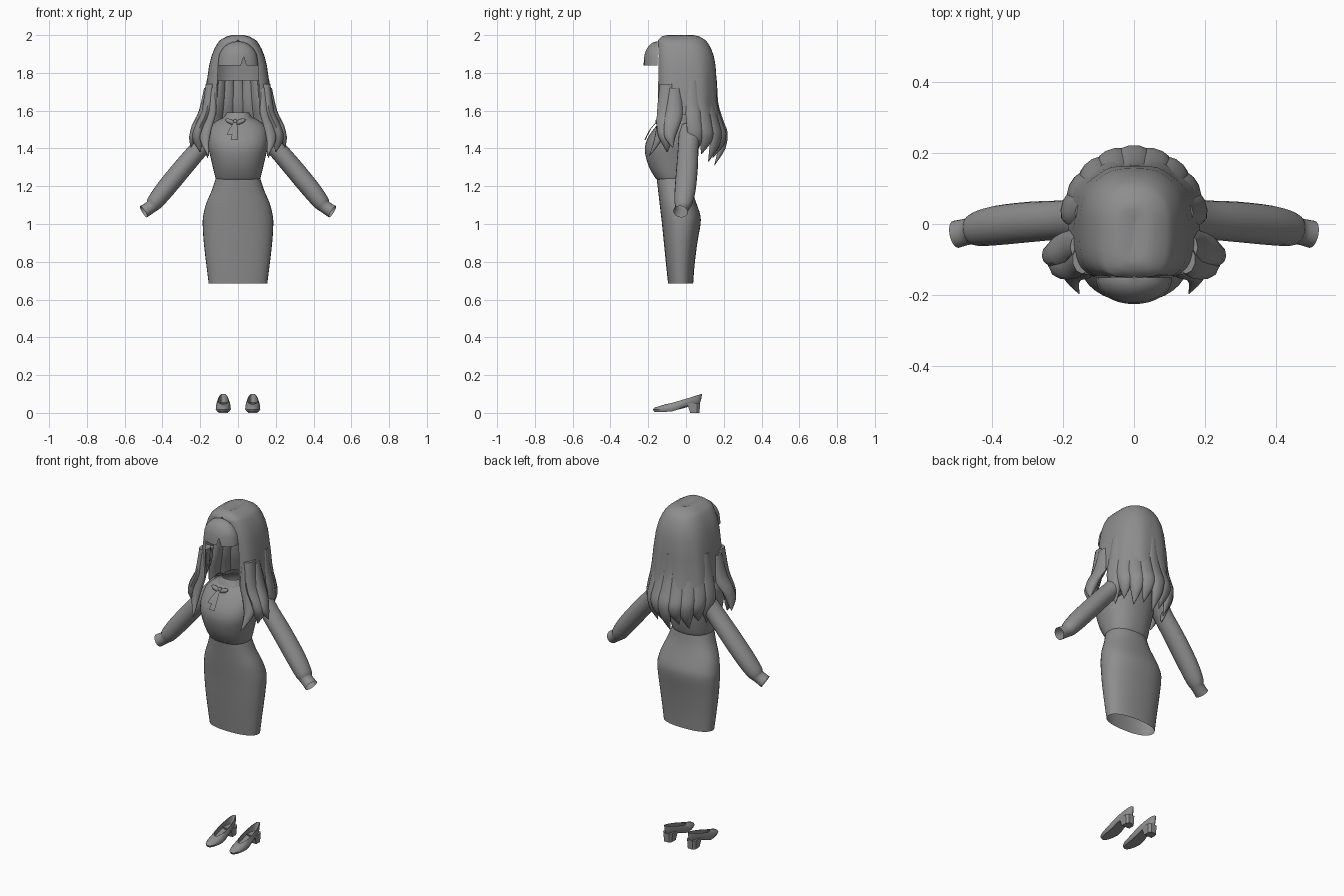
import bpy, bmesh, math
from mathutils import Vector

if "Cube" in bpy.data.objects:
    bpy.data.objects.remove(bpy.data.objects["Cube"])

grey = bpy.data.materials.new("neutral grey")
grey.diffuse_color = (0.27, 0.27, 0.27, 1)
grey.use_nodes = True
grey.node_tree.nodes["Principled BSDF"].inputs["Base Color"].default_value = grey.diffuse_color


def finish(ob, mirror=False, angle=45):
    ob.data.materials.append(grey)
    if mirror:
        ob.modifiers.new("mirror", 'MIRROR')
    bpy.ops.object.select_all(action='DESELECT')
    ob.select_set(True)
    bpy.context.view_layer.objects.active = ob
    bpy.ops.object.shade_smooth_by_angle(angle=math.radians(angle))
    return ob


def loft(name, rings, closed=True, cap0=False, cap1=False, mirror=False, angle=45):
    """Skin a list of equal-length point rings."""
    bm = bmesh.new()
    rows = [[bm.verts.new(p) for p in r] for r in rings]
    n = len(rows[0])
    for a, b in zip(rows, rows[1:]):
        for i in range(n if closed else n - 1):
            j = (i + 1) % n
            bm.faces.new((a[i], a[j], b[j], b[i]))
    if cap0:
        bm.faces.new(rows[0])
    if cap1:
        bm.faces.new(rows[-1])
    bmesh.ops.recalc_face_normals(bm, faces=bm.faces)
    me = bpy.data.meshes.new(name)
    bm.to_mesh(me)
    bm.free()
    ob = bpy.data.objects.new(name, me)
    bpy.context.collection.objects.link(ob)
    return finish(ob, mirror, angle)


def smooth(keys, steps=3):
    """Catmull-Rom resampling of key tuples."""
    k = [Vector(p) for p in keys]
    out = []
    for i in range(len(k) - 1):
        a, b, c, d = k[max(i - 1, 0)], k[i], k[i + 1], k[min(i + 2, len(k) - 1)]
        for s in range(steps):
            t = s / steps
            out.append(0.5 * (2 * b + (c - a) * t + (2 * a - 5 * b + 4 * c - d) * t * t
                              + (3 * b - a - 3 * c + d) * t ** 3))
    return out + [k[-1]]


def power(v, e):
    return math.copysign(abs(v) ** e, v)


def body_ring(z, w, yf, yb, n=2.3, count=36):
    """Horizontal superellipse ring between front and back depths."""
    c, d = (yf + yb) / 2, (yb - yf) / 2
    pts = []
    for i in range(count):
        a = 2 * math.pi * i / count
        pts.append((w * power(math.cos(a), 2 / n), c + d * power(math.sin(a), 2 / n), z))
    return pts


def lock(name, keys, out, thick, mirror=False):
    """Tapered hair or ribbon strand; keys are (x, y, z, half width)."""
    o = Vector((out[0], out[1], 0)).normalized()
    t = Vector((-o.y, o.x, 0))
    rings = []
    for k in smooth(keys):
        c, w = Vector(k[:3]), max(k[3], 0.002)
        h = thick * min(1, w / 0.03)
        rings.append([c + t * w * math.cos(a) + o * h * math.sin(a)
                      for a in [2 * math.pi * i / 10 for i in range(10)]])
    return loft(name, rings, cap0=True, cap1=True, mirror=mirror, angle=60)


# Pencil skirt, open at hem and waist
skirt = [(.685, .155, -.095, .038), (.78, .167, -.105, .045), (.90, .181, -.117, .060),
         (1.0, .187, -.127, .077), (1.05, .183, -.133, .075), (1.11, .168, -.140, .055),
         (1.18, .138, -.148, .032), (1.245, .117, -.156, .02)]
loft("skirt", [body_ring(*k) for k in smooth(skirt)])

# Blouse body
blouse = [(1.235, .115, -.155, .02), (1.25, .121, -.167, .027), (1.30, .133, -.195, .04),
          (1.36, .147, -.214, .05), (1.41, .158, -.217, .058), (1.46, .160, -.200, .062),
          (1.51, .150, -.165, .06), (1.545, .115, -.135, .05), (1.565, .075, -.105, .038)]
loft("blouse", [body_ring(*k) for k in smooth(blouse)])
# Stand collar
loft("collar", [body_ring(1.555, .085, -.125, .045), body_ring(1.575, .068, -.115, .035),
                body_ring(1.59, .06, -.105, .03)])

# Sleeves with cuffs
path = smooth([(.11, .02, 1.495, .058), (.155, .018, 1.455, .055), (.20, .012, 1.405, .052),
               (.29, .006, 1.30, .054), (.385, -.004, 1.185, .053), (.44, -.014, 1.115, .046),
               (.462, -.020, 1.09, .036), (.50, -.029, 1.065, .037)])
rings = []
for i, p in enumerate(path):
    d = Vector(path[min(i + 1, len(path) - 1)][:3]) - Vector(path[max(i - 1, 0)][:3])
    u = Vector((0, 1, 0)) - d * (d.y / d.length_squared)
    u.normalize()
    v = d.normalized().cross(u)
    rings.append([Vector(p[:3]) + p[3] * (1.05 * u * math.cos(a) + .95 * v * math.sin(a))
                  for a in [2 * math.pi * j / 20 for j in range(20)]])
loft("sleeve", rings, mirror=True)

# Hair cap: open at the face; keys are z, half width, back, front, half opening
cap = [(1.990, .005, .01, -.06, 0), (2.0, .03, .04, -.10, 0), (1.993, .06, .07, -.128, 0),
       (1.975, .092, .10, -.147, 0), (1.965, .102, .11, -.15, .01), (1.955, .109, .118, -.15, .05),
       (1.93, .124, .132, -.152, .075), (1.89, .14, .147, -.153, .095),
       (1.84, .153, .157, -.155, .105), (1.74, .167, .165, -.155, .11),
       (1.65, .177, .167, -.155, .11), (1.58, .185, .18, -.152, .115)]
rings = []
for z, w, yb, yf, g in cap:
    t0 = math.asin((g / w) ** 2)
    ring = []
    for i in range(49):
        t = t0 + (2 * math.pi - 2 * t0) * i / 48
        s, c = math.sin(t), math.cos(t)
        n = 4 if c > 0 else 2.3
        wave = 1 + .02 * math.cos(9 * t) * max(0, (1.9 - z) / .3) * (c < 0)
        ring.append((wave * w * power(s, 2 / n),
                     wave * abs(c) ** (2 / n) * (yf if c > 0 else yb), z))
    rings.append(ring)
loft("hair_cap", rings, closed=False, cap0=True, angle=60)

# Long wavy locks down the back
for i in range(9):
    f = math.radians(-76 + 19 * i)
    dz = .03 * (i % 2) + .04 * abs(i - 4) / 4
    keys = [(.150, .145, 1.76, .03), (.165, .152, 1.64, .042), (.185, .178, 1.55, .044),
            (.190, .202, 1.48, .042), (.178, .190, 1.40 + dz / 2, .032),
            (.165, .150, 1.31 + dz, .002)]
    lock("back_lock", [(a * math.sin(f), b * math.cos(f), z, w) for a, b, z, w in keys],
         (math.sin(f), math.cos(f)), .02)

# Side locks framing the face
lock("side_lock_middle", [(.145, -.10, 1.74, .04), (.165, -.10, 1.6, .053), (.20, -.105, 1.52, .05),
     (.215, -.105, 1.46, .04), (.20, -.10, 1.38, .002)], (1, 0), .028, True)
lock("side_lock_outer", [(.155, -.06, 1.72, .035), (.182, -.06, 1.6, .047), (.22, -.075, 1.52, .042),
     (.235, -.085, 1.46, .03), (.25, -.07, 1.405, .002)], (1, .2), .024, True)
lock("side_lock_front", [(.135, -.125, 1.72, .022), (.143, -.128, 1.6, .034), (.17, -.135, 1.5, .034),
     (.175, -.155, 1.43, .024), (.155, -.195, 1.36, .002)], (.5, -.85), .02, True)

# Rounded fringe with a small notch in its lower edge
rings = []
for h in (0, .4, .55, .7, .82, .91, .97, 1):
    k = max(.02, math.sqrt(1 - h ** 2.4))
    ring = []
    for i in range(23):
        a = -math.pi / 2 + math.pi * i / 22
        lift = .045 if h == 0 and i == 13 else 0
        ring.append((.107 * k * math.sin(a), -.15 - .075 * k * math.cos(a) ** .9 if 0 < i < 22 else -.15,
                     1.84 + .127 * h + lift))
    rings.append(ring)
loft("fringe", rings, closed=False, angle=60)

# Neck bow: loops, knot and two tails
for name, x, sx, tilt in (("bow_loop_left", -.04, .03, .4), ("bow_loop_right", .012, .03, -.4),
                          ("bow_knot", -.014, .011, 0)):
    bpy.ops.mesh.primitive_uv_sphere_add(segments=12, ring_count=8, radius=1,
                                         location=(x, -.15, 1.542), rotation=(-.5, tilt, 0))
    ob = bpy.context.object
    ob.name = name
    ob.scale = (sx, .012, .013)
    finish(ob)
lock("bow_tail_left", [(-.018, -.155, 1.54, .005), (-.032, -.186, 1.505, .012),
                       (-.04, -.203, 1.475, .018)], (0, -1), .006)
lock("bow_tail_right", [(-.012, -.158, 1.54, .005), (-.014, -.193, 1.495, .013),
                        (-.02, -.217, 1.445, .018)], (0, -1), .006)


# Court shoes: sole, bulging side and open rim
def shoe_ring(y0, y1, w, zfun, count=28):
    pts = []
    for i in range(count):
        a = 2 * math.pi * i / count
        y = (y0 + y1) / 2 - (y1 - y0) / 2 * math.cos(a)
        taper = 1 - .22 * max(0, min(1, (y + .08) / .14))
        pts.append((.078 + w * taper * power(math.sin(a), .85), y, zfun(y)))
    return pts


def sole_z(y):
    t = max(0, min(1, (y + .09) / .13))
    return .006 + .04 * t * t * (3 - 2 * t)


def rim_z(y):
    return .047 + .053 * max(0, min(1, (y + .1) / .18)) ** 1.1


loft("shoe", [shoe_ring(-.168, .07, .034, sole_z),
              shoe_ring(-.175, .076, .041, lambda y: sole_z(y) + .012),
              shoe_ring(-.165, .081, .040, lambda y: sole_z(y) * .45 + rim_z(y) * .55),
              shoe_ring(-.105, .085, .032, rim_z),
              shoe_ring(-.100, .081, .029, rim_z),
              shoe_ring(-.150, .068, .033, lambda y: sole_z(y) + .008)],
     cap0=True, cap1=True, mirror=True)


# Block heels
def heel_ring(z, y0, y1, w):
    return [(.078 + w * sx, y, z) for sx, y in
            ((-1, y0), (1, y0), (1, y1 - .015), (.6, y1), (-.6, y1), (-1, y1 - .015))]


loft("shoe_heel", [heel_ring(0, .022, .072, .026), heel_ring(.052, .005, .074, .03)],
     cap0=True, cap1=True, mirror=True, angle=30)
